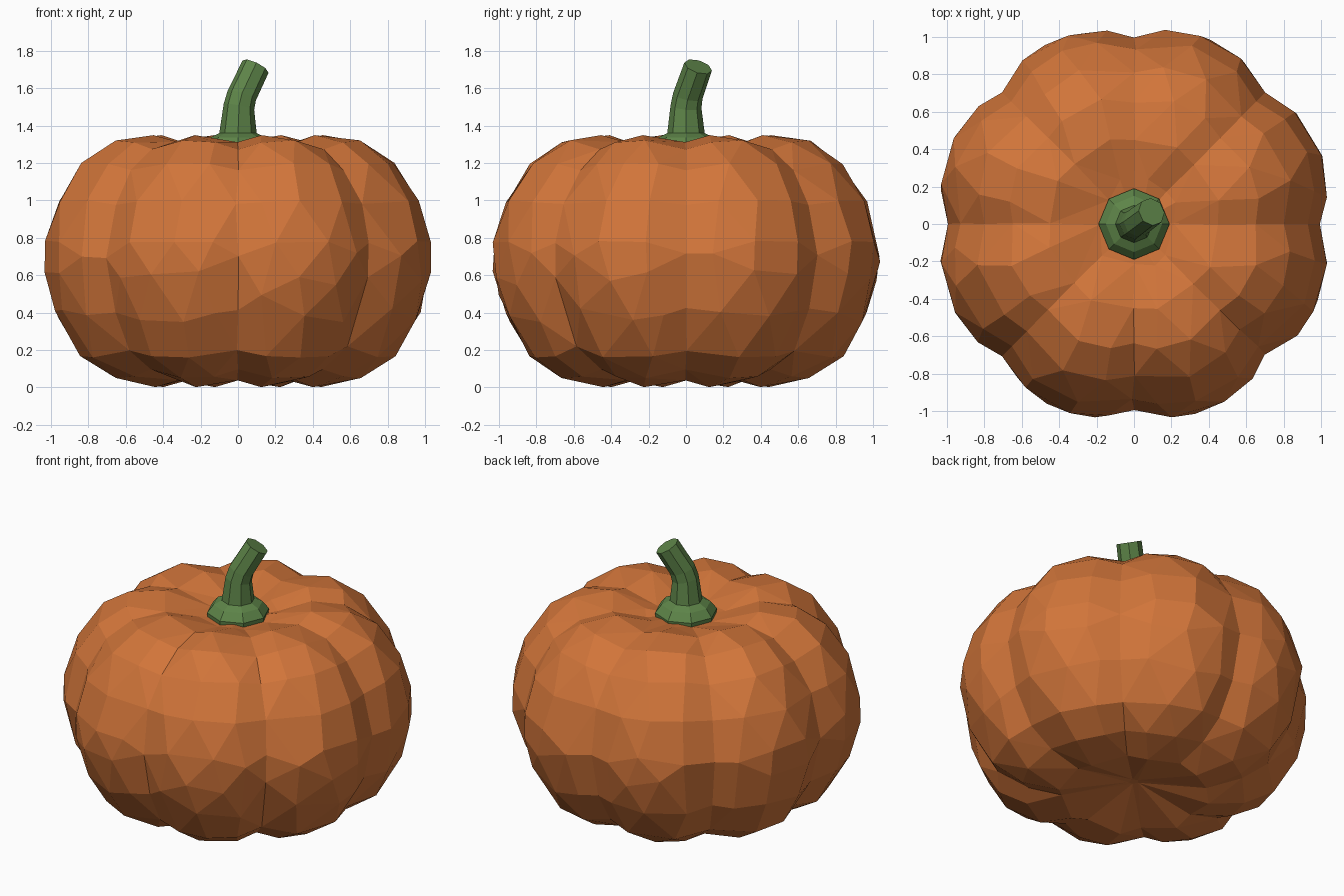
import bpy, bmesh, math, random
from mathutils import Vector

if "Cube" in bpy.data.objects:
    bpy.data.objects.remove(bpy.data.objects["Cube"])

random.seed(4)


def material(name, color):
    m = bpy.data.materials.new(name)
    m.diffuse_color = (*color, 1)
    m.use_nodes = True
    m.node_tree.nodes["Principled BSDF"].inputs["Base Color"].default_value = m.diffuse_color
    return m


def loft(name, rings, mat):
    """Skin a list of equal vertex rings; close both ends with caps."""
    bm = bmesh.new()
    loops = [[bm.verts.new(p) for p in ring] for ring in rings]
    n = len(loops[0])
    for a, b in zip(loops, loops[1:]):
        for i in range(n):
            j = (i + 1) % n
            bm.faces.new((a[i], a[j], b[j], b[i]))
    bm.faces.new(loops[0][::-1])
    bm.faces.new(loops[-1])
    bmesh.ops.recalc_face_normals(bm, faces=bm.faces)
    mesh = bpy.data.meshes.new(name)
    bm.to_mesh(mesh)
    bm.free()
    mesh.materials.append(mat)
    ob = bpy.data.objects.new(name, mesh)
    bpy.context.collection.objects.link(ob)
    return ob


orange = material("pumpkin orange", (0.64, 0.178, 0.042))
green = material("stem green", (0.11, 0.23, 0.065))

# Pumpkin body: eight lobes swept around a dimpled profile (radius, height)
profile = [(.04, .10), (.22, .06), (.46, 0), (.69, .05), (.87, .16), (.98, .34),
           (1.03, .47), (1.065, .61), (1.065, .78), (1.0, 1.0), (.865, 1.2),
           (.69, 1.32), (.47, 1.35), (.26, 1.285), (.04, 1.25)]
SEG, MID = 48, 0.675


def body_ring(r, z):
    ring = []
    for i in range(SEG):
        a = math.tau * i / SEG
        groove = 0.075 * (1 - abs(math.sin(4 * a)) ** 0.8)
        rr = r * (1 - groove) + random.uniform(-.004, .004) * min(1, r)
        zz = MID + (z - MID) * (1 - groove * min(1, r / .45))
        ring.append((rr * math.cos(a), rr * math.sin(a), zz))
    return ring


body = loft("pumpkin_body", [body_ring(r, z) for r, z in profile], orange)

# Reduce to irregular low-poly facets
dec = body.modifiers.new("facets", 'DECIMATE')
dec.ratio = 0.36

# Stem: octagonal flange at the base, then a bent tapering stalk
# (centre, radius, axis direction)
stem_path = [((0, 0, 1.23), .185, (0, 0, 1)), ((0, 0, 1.285), .19, (0, 0, 1)),
             ((0, 0, 1.335), .15, (0, 0, 1)), ((0, 0, 1.36), .1, (0, 0, 1)),
             ((.005, 0, 1.50), .083, (.2, .1, 1)), ((.02, .01, 1.56), .08, (.35, .2, 1)),
             ((.094, .065, 1.715), .077, (.5, .33, 1))]


def stem_ring(c, r, d):
    q = Vector((0, 0, 1)).rotation_difference(Vector(d).normalized())
    return [Vector(c) + q @ Vector((r * math.cos(math.tau * i / 8),
                                    r * math.sin(math.tau * i / 8), 0))
            for i in range(8)]


loft("stem", [stem_ring(*s) for s in stem_path], green)
